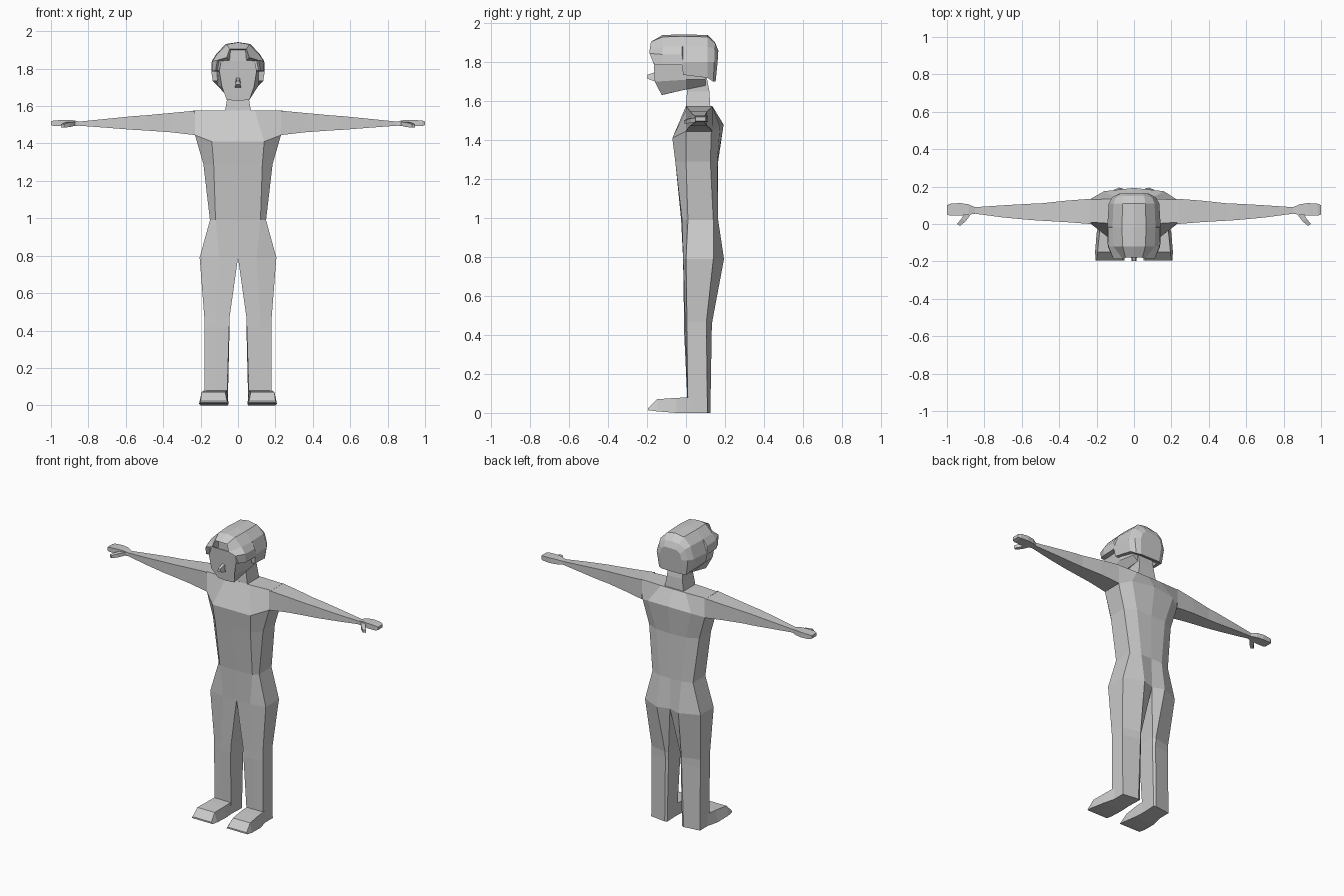
import bpy, bmesh

skin = bpy.data.materials.new("plain grey")
skin.diffuse_color = (0.6, 0.6, 0.6, 1)


def loft(name, rings, mirror=False, first_cap=True, last_cap=True):
    """Skin a list of equal-length closed rings, optionally mirrored in x."""
    bm = bmesh.new()
    vs = [[bm.verts.new(p) for p in ring] for ring in rings]
    n = len(vs[0])
    for a, b in zip(vs, vs[1:]):
        for i in range(n):
            j = (i + 1) % n
            bm.faces.new((a[i], a[j], b[j], b[i]))
    # close first, so the winding can be worked out, then open unwanted ends
    caps = [bm.faces.new(vs[0]), bm.faces.new(vs[-1][::-1])]
    bmesh.ops.recalc_face_normals(bm, faces=bm.faces)
    unwanted = [f for f, keep in zip(caps, (first_cap, last_cap)) if not keep]
    bmesh.ops.delete(bm, geom=unwanted, context='FACES_ONLY')
    me = bpy.data.meshes.new(name)
    bm.to_mesh(me)
    bm.free()
    me.materials.append(skin)
    ob = bpy.data.objects.new(name, me)
    bpy.context.collection.objects.link(ob)
    if mirror:
        mod = ob.modifiers.new("mirror", 'MIRROR')
        mod.use_mirror_merge = False
    return ob


def whole(half):
    """Complete a ring given its x >= 0 half, ending on the centre line."""
    return half + [(-x, y, z) for x, y, z in half[::-1] if x > 0]


def at_z(z, pts):
    return [(x, y, z) for x, y in pts]


def at_y(y, pts):
    return [(x, y, z) for x, z in pts]


def box_x(x, y0, y1, z0, z1):
    return [(x, y0, z0), (x, y1, z0), (x, y1, z1), (x, y0, z1)]


# torso: crotch, waist, ribs, chest, shoulder blades, shoulder top
hip = [(0, -.015), (.10, -.015), (.205, 0), (.205, .14), (.08, .195), (0, .17)]
torso = [
    at_z(.79, hip),
    at_z(.99, [(0, -.025), (.12, -.02), (.15, .01), (.15, .14), (.08, .165), (0, .165)]),
    at_z(1.29, [(0, -.055), (.13, -.055), (.185, 0), (.185, .125), (.11, .16), (0, .165)]),
    [(0, -.07, 1.41), (.14, -.07, 1.41), (.23, 0, 1.445),
     (.23, .13, 1.445), (.16, .175, 1.47), (0, .193, 1.48)],
    at_z(1.575, [(0, 0), (.09, 0), (.24, .01), (.24, .13), (.09, .135), (0, .135)]),
]
loft("torso", [whole(r) for r in torso], first_cap=False)

# legs
loft("leg", [
    at_z(.79, hip),
    at_z(.47, [(.045, -.01), (.12, -.005), (.18, .005), (.18, .105), (.06, .135), (.045, .12)]),
    at_z(.42, [(.047, -.01), (.12, -.004), (.18, .005), (.18, .105), (.06, .132), (.045, .12)]),
    at_z(0, [(.06, .01), (.12, .01), (.18, .01), (.18, .11), (.07, .125), (.055, .12)]),
], mirror=True, first_cap=False)

# feet
loft("foot", [
    at_y(.03, [(.06, 0), (.18, 0), (.18, .08), (.06, .08)]),
    at_y(-.05, [(.055, 0), (.20, 0), (.185, .077), (.06, .077)]),
    [(.05, -.15, .008), (.208, -.15, .008), (.195, -.15, .07), (.068, -.15, .07)],
    at_y(-.195, [(.052, .014), (.205, .014), (.20, .024), (.06, .024)]),
], mirror=True)

# arms with flat hands
loft("arm", [box_x(*r) for r in [
    (.23, .0, .135, 1.445, 1.575),
    (.36, .01, .125, 1.46, 1.563),
    (.50, .018, .11, 1.47, 1.55),
    (.56, .022, .108, 1.473, 1.546),
    (.70, .035, .10, 1.484, 1.532),
    (.85, .055, .09, 1.495, 1.517),
    (.885, .05, .105, 1.493, 1.525),
    (.93, .045, .112, 1.492, 1.526),
    (.985, .045, .108, 1.493, 1.523),
    (1.0, .05, .10, 1.498, 1.518),
]], mirror=True, first_cap=False)

# thumbs
loft("thumb", [
    [(.87, .055, 1.495), (.90, .065, 1.495), (.90, .065, 1.517), (.87, .055, 1.517)],
    [(.90, .015, 1.488), (.925, .025, 1.488), (.925, .025, 1.512), (.90, .015, 1.512)],
    [(.93, -.01, 1.485), (.947, 0, 1.485), (.947, 0, 1.503), (.93, -.01, 1.503)],
], mirror=True)

# neck
loft("neck", [whole(r) for r in [
    at_z(1.57, [(.07, .0), (.07, .125)]),
    at_z(1.65, [(.056, .005), (.056, .12)]),
    at_z(1.73, [(.056, -.01), (.056, .105)]),
]], first_cap=False, last_cap=False)

# face and jaw
loft("face", [whole(r) for r in [
    [(0, -.13, 1.63), (.06, -.125, 1.632), (.085, -.16, 1.70),
     (.10, -.165, 1.79), (.09, -.15, 1.84), (0, -.15, 1.84)],
    at_y(0, [(0, 1.66), (.065, 1.66), (.11, 1.71), (.115, 1.80), (.09, 1.84), (0, 1.84)]),
    at_y(.10, [(0, 1.68), (.055, 1.68), (.09, 1.71), (.10, 1.80), (.09, 1.84), (0, 1.84)]),
]])

# nose
loft("nose", [
    [(-.016, -.155, 1.70), (.016, -.155, 1.70), (.01, -.155, 1.75), (-.01, -.155, 1.75)],
    [(-.014, -.198, 1.715), (.014, -.198, 1.715), (.008, -.198, 1.735), (-.008, -.198, 1.735)],
])

# hair: recessed stepped opening, rim, crown, temple step, back
loft("hair", [whole(r) for r in [
    at_y(-.145, [(0, 1.90), (.04, 1.90), (.045, 1.845), (.10, 1.84), (.11, 1.79)]),
    [(0, -.18, 1.905), (.045, -.18, 1.905), (.06, -.187, 1.86),
     (.11, -.187, 1.845), (.12, -.165, 1.79)],
    at_y(-.12, [(0, 1.94), (.06, 1.93), (.11, 1.88), (.137, 1.84), (.14, 1.785)]),
    at_y(-.02, [(0, 1.942), (.065, 1.932), (.115, 1.88), (.14, 1.84), (.143, 1.785)]),
    at_y(-.015, [(0, 1.942), (.065, 1.932), (.115, 1.88), (.143, 1.80), (.135, 1.735)]),
    at_y(.11, [(0, 1.94), (.06, 1.93), (.11, 1.88), (.135, 1.80), (.12, 1.72)]),
    [(0, .15, 1.90), (.055, .15, 1.895), (.095, .145, 1.87),
     (.115, .145, 1.80), (.10, .14, 1.70)],
    [(0, .166, 1.86), (.045, .166, 1.86), (.07, .164, 1.84),
     (.08, .162, 1.80), (.07, .152, 1.70)],
]])
